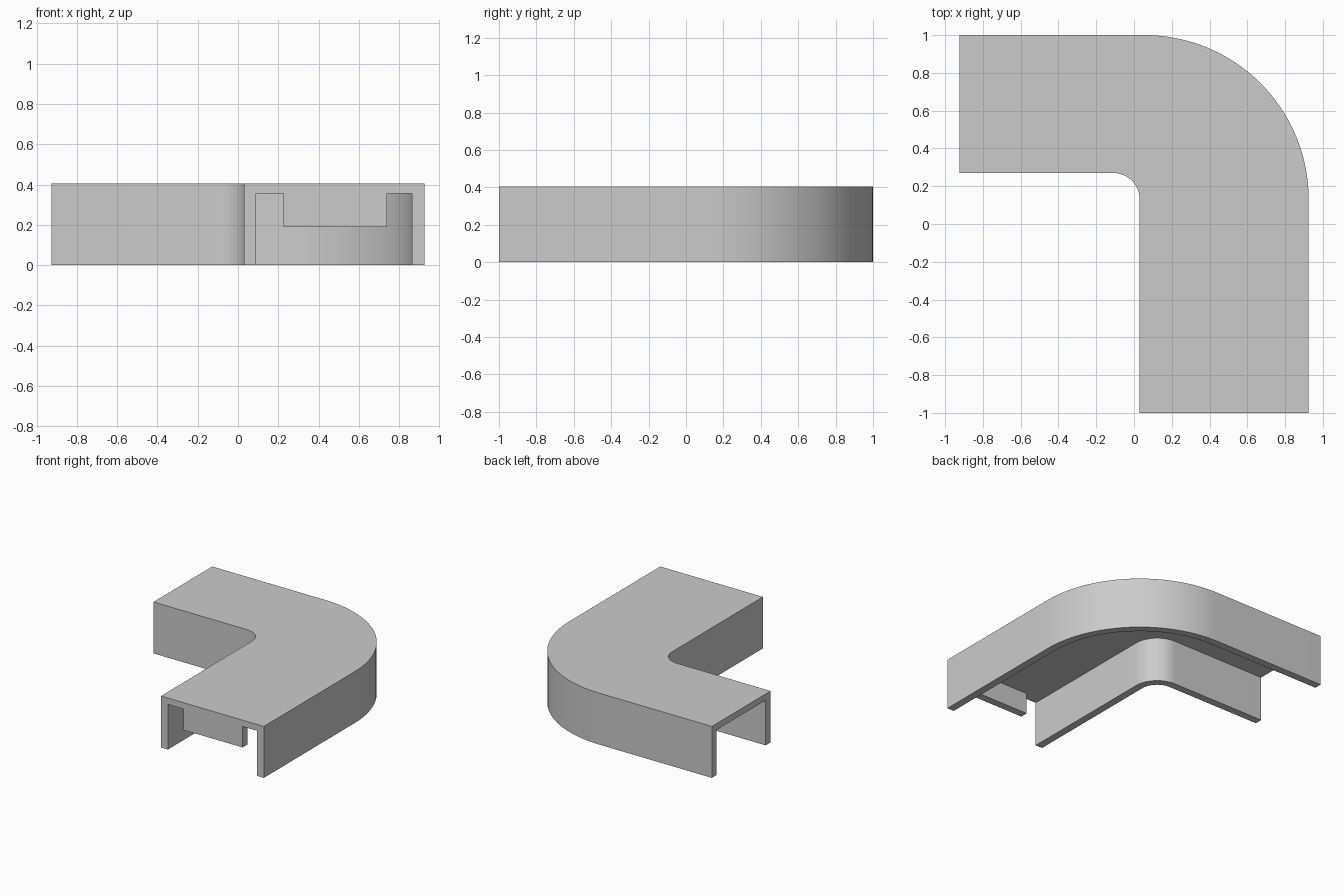
import bpy, bmesh, math
from mathutils import Vector

cube = bpy.data.objects.get("Cube")
if cube:
    bpy.data.objects.remove(cube, do_unlink=True)

HEIGHT, WALL, CEILING = 0.405, 0.06, 0.355
OUTER_X, INNER_X, FRONT_Y = 0.925, 0.03, -1.0
OUTER_Y, INNER_Y, END_X = 1.0, 0.27, -0.925
OUTER_R, INNER_R, SEGMENTS = 0.87, 0.14, 32

grey = bpy.data.materials.new("light_grey")
grey.use_nodes = True
grey.diffuse_color = (0.6, 0.6, 0.6, 1)
grey.node_tree.nodes["Principled BSDF"].inputs["Base Color"].default_value = (0.6, 0.6, 0.6, 1)


def finish(name, bm):
    bmesh.ops.recalc_face_normals(bm, faces=bm.faces)
    mesh = bpy.data.meshes.new(name)
    bm.to_mesh(mesh)
    bm.free()
    mesh.materials.append(grey)
    obj = bpy.data.objects.new(name, mesh)
    bpy.context.collection.objects.link(obj)
    return obj


# Stations along the bend: (outer point, inner point, outward direction)
right, back = Vector((1, 0)), Vector((0, 1))
outer_centre = Vector((OUTER_X - OUTER_R, OUTER_Y - OUTER_R))
inner_centre = Vector((INNER_X - INNER_R, INNER_Y - INNER_R))
stations = [(Vector((OUTER_X, FRONT_Y)), Vector((INNER_X, FRONT_Y)), right)]
for i in range(SEGMENTS + 1):
    a = math.pi / 2 * i / SEGMENTS
    d = Vector((math.cos(a), math.sin(a)))
    stations.append((outer_centre + d * OUTER_R, inner_centre + d * INNER_R, d))
stations.append((Vector((END_X, OUTER_Y)), Vector((END_X, INNER_Y)), back))

# Channel cover: an upside-down U section swept round the bend
bm = bmesh.new()
rings = []
for outer, inner, d in stations:
    outer_in, inner_in = outer - d * WALL, inner + d * WALL
    section = [(outer, 0), (outer, HEIGHT), (inner, HEIGHT), (inner, 0),
               (inner_in, 0), (inner_in, CEILING), (outer_in, CEILING), (outer_in, 0)]
    rings.append([bm.verts.new((p.x, p.y, z)) for p, z in section])
for a, b in zip(rings, rings[1:]):
    for k in range(len(a)):
        n = (k + 1) % len(a)
        bm.faces.new((a[k], a[n], b[n], b[k]))
bm.faces.new(rings[0])
bm.faces.new(rings[-1][::-1])
cover = finish("channel_cover", bm)
bpy.ops.object.select_all(action='DESELECT')
cover.select_set(True)
bpy.context.view_layer.objects.active = cover
bpy.ops.object.shade_smooth_by_angle(angle=math.radians(30))

# Tab hanging from the ceiling, flush with the front end
bm = bmesh.new()
bmesh.ops.create_cube(bm, size=1)
low, high = Vector((0.225, FRONT_Y, 0.19)), Vector((0.74, FRONT_Y + WALL, CEILING))
bmesh.ops.scale(bm, vec=high - low, verts=bm.verts)
bmesh.ops.translate(bm, vec=(low + high) / 2, verts=bm.verts)
finish("front_tab", bm)
